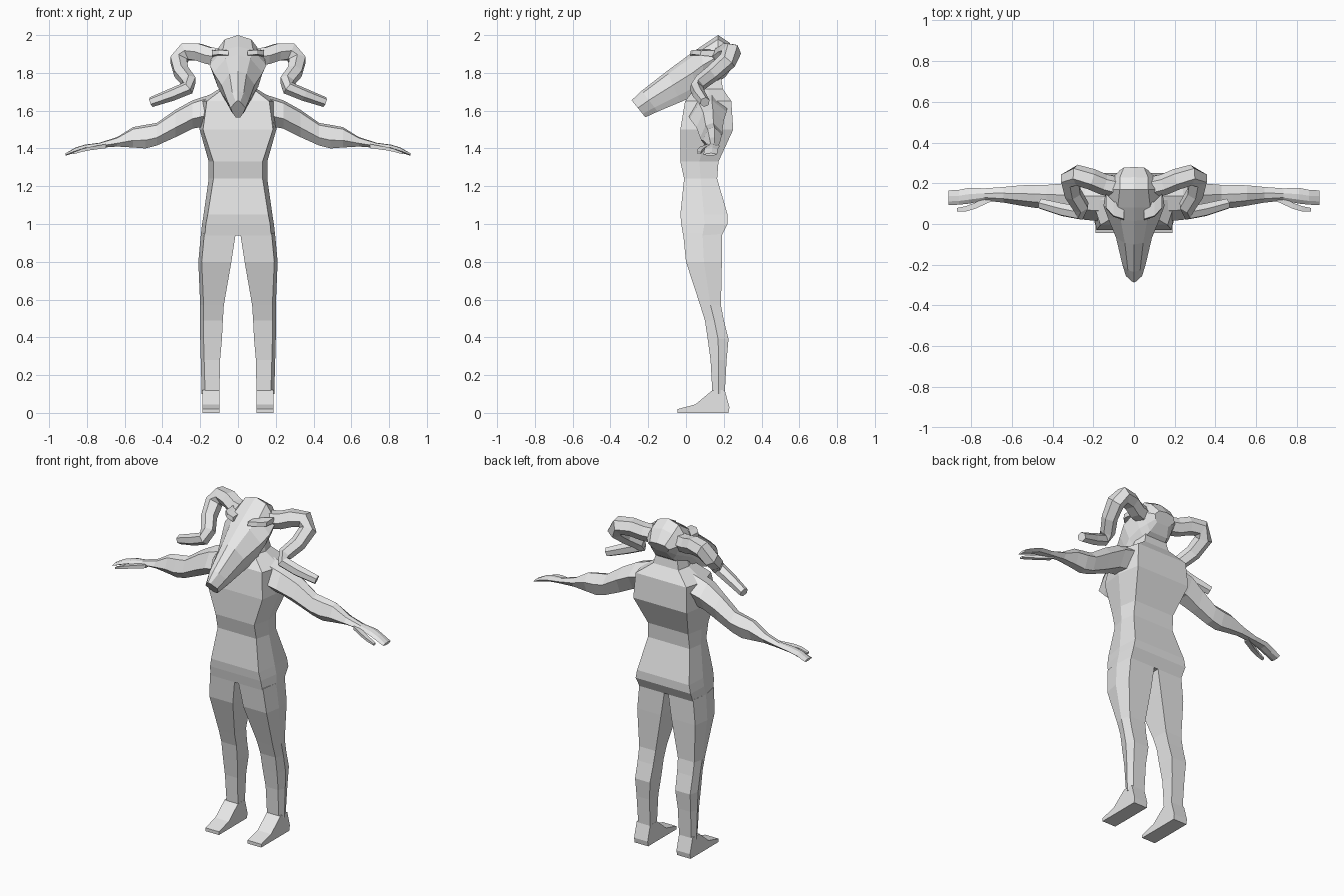
import bpy, bmesh, math
from mathutils import Vector

grey = bpy.data.materials.new("plain grey")
grey.diffuse_color = (0.8, 0.8, 0.8, 1)


def loft(name, rings, mirror=False):
    """Skin a row of equal-sized rings and cap both ends."""
    bm = bmesh.new()
    rows = [[bm.verts.new(p) for p in ring] for ring in rings]
    n = len(rows[0])
    for a, b in zip(rows, rows[1:]):
        for i in range(n):
            j = (i + 1) % n
            bm.faces.new((a[i], a[j], b[j], b[i]))
    bm.faces.new(rows[0])
    bm.faces.new(rows[-1])
    bmesh.ops.recalc_face_normals(bm, faces=bm.faces[:])
    mesh = bpy.data.meshes.new(name)
    bm.to_mesh(mesh)
    bm.free()
    mesh.materials.append(grey)
    ob = bpy.data.objects.new(name, mesh)
    bpy.context.collection.objects.link(ob)
    if mirror:
        ob.modifiers.new("mirror", 'MIRROR')
    return ob


# Torso and neck: z, front half-width, side half-width, back half-width, front y, back y
torso = [
    (0.94, .175, .197, .180, -.015, .190),
    (1.00, .170, .190, .185, -.025, .220),
    (1.05, .160, .182, .175, -.030, .220),
    (1.24, .130, .155, .140, -.010, .165),
    (1.33, .130, .155, .135, -.030, .172),
    (1.50, .185, .203, .180, -.030, .250),
    (1.65, .165, .205, .170, -.005, .240),
    (1.715, .080, .100, .085, .045, .195),
    (1.82, .065, .075, .060, .070, .180),
]
loft("torso", [[(-f, y0, z), (f, y0, z), (s, y0 + .5 * (y1 - y0), z),
                (b, y1, z), (-b, y1, z), (-s, y0 + .5 * (y1 - y0), z)]
               for z, f, s, b, y0, y1 in torso])

# Legs: z, inner x, outer x, front y, back y
legs = [
    (0.95, .012, .196, -.015, .190),
    (0.80, .035, .210, .000, .190),
    (0.57, .075, .200, .075, .185),
    (0.49, .080, .200, .100, .200),
    (0.39, .085, .200, .115, .225),
    (0.28, .095, .197, .130, .215),
    (0.10, .098, .192, .140, .205),
]
loft("leg", [[(xi, y0, z), (xo - .018, y0, z), (xo, y0 + .5 * (y1 - y0), z),
              (xo - .015, y1, z), (xi, y1, z)]
             for z, xi, xo, y0, y1 in legs], True)

# Feet: side profile swept across the foot's width
foot = [(-.045, 0), (-.045, .02), (.05, .045), (.14, .12), (.205, .12), (.23, .03), (.225, 0)]
loft("foot", [[(x, y, z) for y, z in foot] for x in (.097, .188)], True)

# Arms: x, bottom z, top z, front y, back y
arms = [
    (.10, 1.53, 1.700, .010, .220),
    (.24, 1.505, 1.655, .020, .215),
    (.33, 1.46, 1.605, .055, .200),
    (.43, 1.415, 1.535, .075, .192),
    (.49, 1.40, 1.525, .080, .192),
    (.555, 1.405, 1.513, .090, .190),
    (.64, 1.410, 1.460, .105, .182),
    (.735, 1.403, 1.430, .115, .175),
    (.81, 1.395, 1.420, .100, .178),
    (.86, 1.378, 1.405, .095, .168),
    (.912, 1.362, 1.375, .093, .165),
]
loft("arm", [[(x, y0, z0 + .35 * (z1 - z0)), (x, y0 + .25 * (y1 - y0), z1 - .1 * (z1 - z0)),
              (x, y0 + .6 * (y1 - y0), z1), (x, y1, z0 + .6 * (z1 - z0)),
              (x, y0 + .75 * (y1 - y0), z0), (x, y0 + .3 * (y1 - y0), z0)]
             for x, z0, z1, y0, y1 in arms], True)
loft("thumb", [[(x, y - r, z - r * .6), (x, y - r, z + r * .6), (x, y + r, z + r * .6), (x, y + r, z - r * .6)]
               for x, y, z, r in ((.70, .13, 1.412, .018), (.78, .09, 1.40, .015),
                                  (.825, .075, 1.39, .013), (.87, .07, 1.375, .009))], True)

# Long skull: top y, top z, bottom y, bottom z, top / middle / bottom half-widths
skull = [
    (-.288, 1.655, -.215, 1.565, .012, .040, .012),
    (-.235, 1.705, -.150, 1.595, .030, .058, .035),
    (-.100, 1.810, -.030, 1.645, .045, .088, .062),
    (.015, 1.895, .060, 1.685, .065, .130, .085),
    (.080, 1.940, .100, 1.720, .080, .150, .080),
    (.170, 2.000, .170, 1.750, .070, .138, .070),
    (.230, 1.960, .210, 1.780, .070, .110, .060),
    (.280, 1.890, .245, 1.830, .050, .070, .040),
]
rings = []
for yt, zt, yb, zb, wt, wm, wb in skull:
    top, bot = Vector((0, yt, zt)), Vector((0, yb, zb))
    half = [top] + [top.lerp(bot, t) + Vector((w, 0, 0))
                    for t, w in ((.09, wt), (.45, wm), (.8, (wm + wb) / 2), (1, wb))]
    rings.append(half + [Vector((-p.x, p.y, p.z)) for p in reversed(half[1:])])
loft("skull", rings)

# Brow ridges above the eyes
loft("brow", [[(x, y - .025, z - .012), (x, y - .02, z + .012), (x, y + .05, z + .015), (x, y + .05, z - .02)]
              for x, y, z in ((.05, .045, 1.905), (.10, .06, 1.91), (.138, .10, 1.905))], True)

# Curled horns: centre line x, y, z and radius
horn = [
    (.09, .18, 1.885, .052), (.15, .195, 1.89, .052), (.21, .22, 1.91, .052),
    (.28, .24, 1.91, .052), (.315, .22, 1.865, .050), (.30, .15, 1.805, .045),
    (.26, .085, 1.755, .042), (.265, .055, 1.72, .037), (.35, .07, 1.685, .034),
    (.46, .10, 1.645, .027),
]
pts = [Vector(p[:3]) for p in horn]
rings, side = [], Vector((0, 1, 0))
for i, p in enumerate(pts):
    d = (pts[min(i + 1, len(pts) - 1)] - pts[max(i - 1, 0)]).normalized()
    side = (side - d * side.dot(d)).normalized()
    up = d.cross(side)
    rings.append([p + horn[i][3] * (side * math.cos(a) + up * math.sin(a))
                  for a in (math.tau * k / 6 for k in range(6))])
loft("horn", rings, True)
